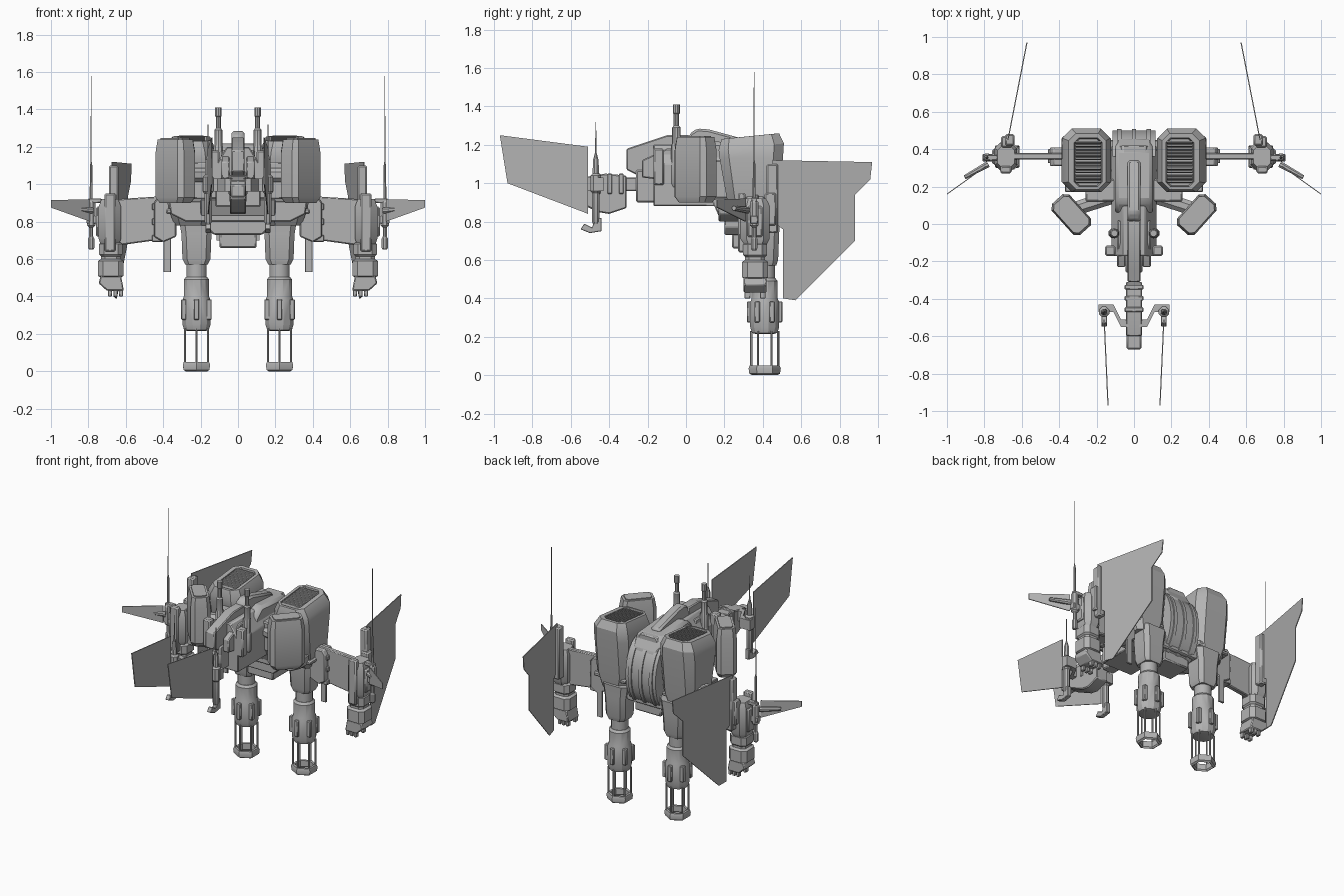
import bpy, bmesh, math
from mathutils import Vector, Matrix

cube = bpy.data.objects.get("Cube")
if cube:
    bpy.data.objects.remove(cube, do_unlink=True)

def material(name, c):
    m = bpy.data.materials.new(name)
    m.use_nodes = True
    m.diffuse_color = (c, c, c, 1)
    m.node_tree.nodes["Principled BSDF"].inputs["Base Color"].default_value = (c, c, c, 1)
    return m

GREY = material("hull grey", 0.45)

def add(name, bm, mirror=False, bevel=0.0):
    bmesh.ops.recalc_face_normals(bm, faces=bm.faces)
    me = bpy.data.meshes.new(name)
    bm.to_mesh(me)
    bm.free()
    me.materials.append(GREY)
    for p in me.polygons:
        p.use_smooth = True
    me.set_sharp_from_angle(angle=math.radians(28))
    ob = bpy.data.objects.new(name, me)
    bpy.context.collection.objects.link(ob)
    if bevel:
        b = ob.modifiers.new("edge bevel", 'BEVEL')
        b.width, b.segments, b.limit_method = bevel, 1, 'ANGLE'
    if mirror:
        ob.modifiers.new("other side", 'MIRROR')
    return ob

def skin(name, rings, mirror=False, bevel=0.0):
    """Closed solid through rings of equal point count."""
    bm = bmesh.new()
    rows = [[bm.verts.new(p) for p in r] for r in rings]
    n = len(rows[0])
    for a, b in zip(rows, rows[1:]):
        for i in range(n):
            j = (i + 1) % n
            bm.faces.new((a[i], a[j], b[j], b[i]))
    bm.faces.new(rows[0][::-1])
    bm.faces.new(rows[-1])
    return add(name, bm, mirror, bevel)

def box(name, x, y, z, mirror=False, bevel=0.008):
    return skin(name, [[(x[0], y[0], h), (x[1], y[0], h), (x[1], y[1], h), (x[0], y[1], h)]
                       for h in z], mirror, bevel)

def octagon(cx, cy, hx, hy, c, z, turn=0.0):
    pts = [(hx, c - hy), (hx, hy - c), (hx - c, hy), (c - hx, hy),
           (-hx, hy - c), (-hx, c - hy), (c - hx, -hy), (hx - c, -hy)]
    rot = Matrix.Rotation(turn, 3, 'Z')
    return [rot @ Vector((x, y, 0)) + Vector((cx, cy, z)) for x, y in pts]

def side_prism(name, pts, x, mirror=False, bevel=0.006):
    """Outline in (y, z), extruded over x."""
    return skin(name, [[(h, a, b) for a, b in pts] for h in x], mirror, bevel)

def front_prism(name, pts, y, mirror=False, bevel=0.006):
    """Outline in (x, z), extruded over y."""
    return skin(name, [[(a, h, b) for a, b in pts] for h in y], mirror, bevel)

def lathe(name, x, y, profile, n=16, mirror=True):
    return skin(name, [[(x + r * math.cos(math.tau * (i + .5) / n),
                         y + r * math.sin(math.tau * (i + .5) / n), z) for i in range(n)]
                       for r, z in profile], mirror)

def rod(name, p, q, r0, r1, n=8, mirror=True):
    p, q = Vector(p), Vector(q)
    m = (q - p).to_track_quat('Z', 'Y').to_matrix()
    return skin(name, [[c + m @ Vector((r * math.cos(math.tau * (i + .5) / n),
                                        r * math.sin(math.tau * (i + .5) / n), 0)) for i in range(n)]
                       for c, r in ((p, r0), (q, r1))], mirror)

def plate(name, outline, x_of_y, t=0.003):
    """Thin upright blade whose x follows y."""
    return skin(name, [[(x_of_y(y) + s, y, z) for y, z in outline] for s in (-t, t)], True)

# Central fuselage, nose and spine
front_prism("fuselage", [(-.12, .88), (.12, .88), (.12, 1.1), (.06, 1.2), (-.06, 1.2), (-.12, 1.1)], (-.17, .42))
side_prism("fuselage_chin", [(-.17, .88), (.15, .88), (.15, 1.08), (-.17, 1.08)], (-.1, .1))
side_prism("nose", [(-.31, 1.07), (-.31, 1.18), (-.25, 1.2), (-.1, 1.25), (.02, 1.25),
                    (.02, 1.05), (-.25, 1.04)], (-.035, .035))
side_prism("spine", [(0, 1.18), (.02, 1.26), (.06, 1.285), (.12, 1.28), (.34, 1.22), (.34, 1.16)], (-.035, .035), bevel=.012)
side_prism("spine_fairing", [(.05, 1.16), (.12, 1.22), (.4, 1.2), (.46, 1.1), (.46, 1.0), (.05, 1.0)], (-.1, .1), bevel=.02)
side_prism("cheek", [(-.23, 1.03), (-.23, 1.12), (-.1, 1.18), (.02, 1.18), (.02, 1.0)], (.045, .09), True)
box("cheek_panel", (.1, .155), (-.17, -.115), (.99, 1.18), True)
box("cheek_bracket", (.03, .12), (-.165, -.12), (1.03, 1.13), True)
box("nose_sensor", (-.045, .045), (-.26, -.16), (.9, 1.07))

# Roof stacks beside the spine
lathe("roof_stack", .105, -.05, [(.027, 1.08), (.027, 1.2), (.022, 1.21), (.022, 1.29), (.014, 1.3),
                                 (.014, 1.36), (.018, 1.365), (.018, 1.41)], 10)

# Forward boom and gun
side_prism("boom", [(-.5, .96), (-.5, 1.03), (-.15, 1.03), (-.15, .96)], (-.03, .03))
side_prism("gun_body", [(-.6, .92), (-.6, 1.02), (-.42, 1.05), (-.31, 1.04), (-.31, .87), (-.4, .84), (-.46, .85)], (-.044, .044))
box("gun_muzzle", (-.04, .04), (-.67, -.58), (.93, 1.0))
for i in range(3):
    box("boom_collar", (-.05, .05), (-.47 + i * .06, -.445 + i * .06), (.945, 1.05), bevel=.004)

# Canard arms, hinges and blades
skin("canard_arm", [[(x, y - .02, .96), (x, y + .02, .96), (x, y + .02, 1.03), (x, y - .02, 1.03)]
                    for x, y in ((.03, -.53), (.07, -.53), (.11, -.45), (.19, -.45))], True)
lathe("canard_hinge", .16, -.47, [(.012, .78), (.022, .8), (.022, .95), (.03, .96), (.03, 1.04),
                                  (.018, 1.05), (.016, 1.12), (.004, 1.16), (.002, 1.32)], 8)
side_prism("canard_hook", [(-.55, .76), (-.53, .79), (-.49, .77), (-.47, .82), (-.44, .82), (-.44, .75), (-.5, .74)], (.145, .175), True, .003)
plate("canard_blade", [(-.97, 1.25), (-.51, 1.19), (-.51, .84), (-.535, .85), (-.93, 1.0)], lambda y: .16 + (y + .5) * .045)

# Shoulder launchers, set diagonally
TURN = math.radians(48)
skin("shoulder_launcher", [octagon(.335, .05, *s, TURN) for s in
     ((.09, .05, .02, .9), (.112, .064, .025, .93), (.112, .064, .025, 1.17), (.1, .055, .02, 1.24))], True)
skin("launcher_lid", [octagon(.335, .05, .085, .042, .015, z, TURN) for z in (1.235, 1.247)], True)
rod("launcher_mount", (.1, .15, 1.05), (.32, .08, 1.05), .04, .04)
box("shoulder_block", (.1, .26), (.12, .24), (.92, 1.12), True)
lathe("body_canister", .11, -.05, [(.02, .98), (.028, 1.0), (.028, 1.1), (.02, 1.12)], 8)

# Engine pods with recessed louvred intake
def ring(cx, cy, hx, hy, c, z, tilt=.1):
    return [v + Vector((0, 0, tilt * (v.y - cy))) for v in octagon(cx, cy, hx, hy, c, z)]

skin("engine_pod", [ring(.255, .38, .085, .085, .03, .78, 0), ring(.255, .35, .12, .13, .04, .88, 0),
                    ring(.255, .34, .132, .165, .05, 1.13, 0), ring(.255, .34, .128, .17, .05, 1.19),
                    ring(.25, .335, .1, .15, .04, 1.245), ring(.245, .33, .075, .13, .025, 1.245),
                    ring(.245, .33, .07, .125, .025, 1.2)], True)
for i in range(13):
    y = .225 + i * .0175
    z = 1.225 + .1 * (y - .33)
    skin("intake_louvre", [[(x, y - .006, z), (x, y + .002, z), (x, y + .008, z + .02), (x, y, z + .02)]
                           for x in (.176, .314)], True)
box("pod_belt", (.14, .385), (.24, .47), (.84, .87), True)

# Lower hull, belly and curved rear drum
front_prism("lower_hull", [(-.28, .8), (.28, .8), (.36, .84), (.37, .91), (-.37, .91), (-.36, .84)], (.17, .4))
side_prism("hull_chin", [(.13, .92), (.17, .83), (.29, .8), (.29, .92)], (-.2, .2))
front_prism("belly", [(-.13, .73), (.13, .73), (.17, .77), (.17, .82), (-.17, .82), (-.17, .77)], (.2, .45))
box("belly_vent", (-.1, .1), (.24, .42), (.66, .74))
arc = [(.36 + .14 * math.cos(math.radians(a)), .93 + .23 * math.sin(math.radians(a))) for a in range(-90, 91, 15)]
side_prism("rear_drum", arc, (-.115, .115), bevel=0)
for x in (-.08, 0, .08):
    side_prism("drum_rib", [(y + .008, z) for y, z in arc], (x - .012, x + .012), bevel=0)

# Legs: hip, shaft, drum, open cage and foot ring
LX, LY = .222, .41
skin("hip", [octagon(LX, LY, *s) for s in ((.06, .06, .02, .57), (.075, .07, .025, .6), (.08, .075, .025, .73), (.095, .08, .03, .82))], True)
lathe("leg_shaft", LX, LY, [(.055, .48), (.055, .6)])
lathe("leg_drum", LX, LY, [(.05, .215), (.068, .22), (.078, .25), (.078, .38), (.07, .4), (.07, .49), (.058, .505)], 12)
for i in range(6):
    a = math.tau * (i + .5) / 6
    c, s = math.cos(a), math.sin(a)
    box("drum_rail", (LX + .078 * c - .014, LX + .078 * c + .014),
        (LY + .078 * s - .014, LY + .078 * s + .014), (.275, .385), True, .004)
    rod("cage_rod", (LX + .07 * c, LY + .07 * s, .03), (LX + .07 * c, LY + .07 * s, .23), .006, .006, 6)
bm = bmesh.new()
loop = ((.066, .0), (.08, .008), (.084, .035), (.078, .05), (.06, .05), (.058, .01))
rows = [[bm.verts.new((LX + r * math.cos(math.tau * i / 6 + .52), LY + r * math.sin(math.tau * i / 6 + .52), z))
         for r, z in loop] for i in range(6)]
for i in range(6):
    a, b = rows[i], rows[(i + 1) % 6]
    for k in range(len(loop)):
        m = (k + 1) % len(loop)
        bm.faces.new((a[k], a[m], b[m], b[k]))
add("foot_ring", bm, True)

# Wings carrying the outer weapon pods
front_prism("wing", [(.34, .94), (.66, .92), (.66, .67), (.44, .7), (.34, .72)], (.345, .38), True)
front_prism("wing_root", [(.33, .93), (.43, .93), (.45, .9), (.45, .72), (.4, .69), (.33, .72)], (.31, .41), True)
for z in (.71, .8, .88):
    box("root_clamp", (.4, .46), (.325, .4), (z - .018, z + .018), True, .004)
box("hanging_strip", (.358, .398), (.395, .41), (.53, .75), True, .002)

# Outer weapon pods
PX, PY = .685, .36
skin("weapon_pod", [octagon(PX, PY, *s) for s in ((.05, .06, .025, .68), (.06, .075, .03, .71),
     (.06, .075, .03, .88), (.045, .06, .025, .92))], True)
box("pod_front_rail", (.655, .715), (.27, .31), (.64, .95), True)
box("pod_back_rail", (.65, .71), (.41, .47), (.78, .95), True)
box("pod_side_panel", (.735, .76), (.32, .4), (.72, .88), True)
skin("weapon_barrel", [octagon(.68, PY, r, r, r * .4, z) for r, z in ((.05, .5), (.068, .51), (.068, .59), (.052, .6),
     (.052, .615), (.062, .625), (.062, .68), (.05, .69))], True)
front_prism("weapon_muzzle", [(.61, .43), (.7, .43), (.745, .47), (.735, .51), (.625, .51)], (.3, .42), True)
for x in (.625, .655, .685):
    for y in (.32, .4):
        box("muzzle_tooth", (x - .01, x + .01), (y - .015, y + .015), (.4, .44), True, .003)

# Whip antennas
lathe("whip_antenna", .785, .355, [(.012, .65), (.018, .66), (.018, .71), (.012, .72), (.012, .77), (.024, .78), (.024, .9),
                                   (.009, .92), (.007, 1.1), (.003, 1.12), (.002, 1.58)], 8)
box("antenna_bracket", (.73, .81), (.335, .375), (.79, .83), True, .004)
box("antenna_foot", (.73, .8), (.34, .37), (.9, .925), True, .004)

# Outer fins and their hinges
rod("fin_hinge", (.78, .32, .86), (.905, .25, .87), .018, .012)
plate_line = lambda x: .31 - (x - .79) * .715
skin("outer_fin", [[(x, plate_line(x) + s, z) for x, z in ((.79, .8), (.79, .92), (1.0, .915), (1.0, .875))]
                   for s in (-.003, .003)], True)

# Large tail blades
plate("tail_blade", [(.45, 1.12), (.97, 1.11), (.96, 1.02), (.88, .94), (.88, .7), (.57, .39), (.505, .4),
                     (.505, .76), (.45, .8)], lambda y: .67 - (y - .47) * .195)
box("tail_blade_mount", (.64, .69), (.42, .48), (.74, 1.1), True)
